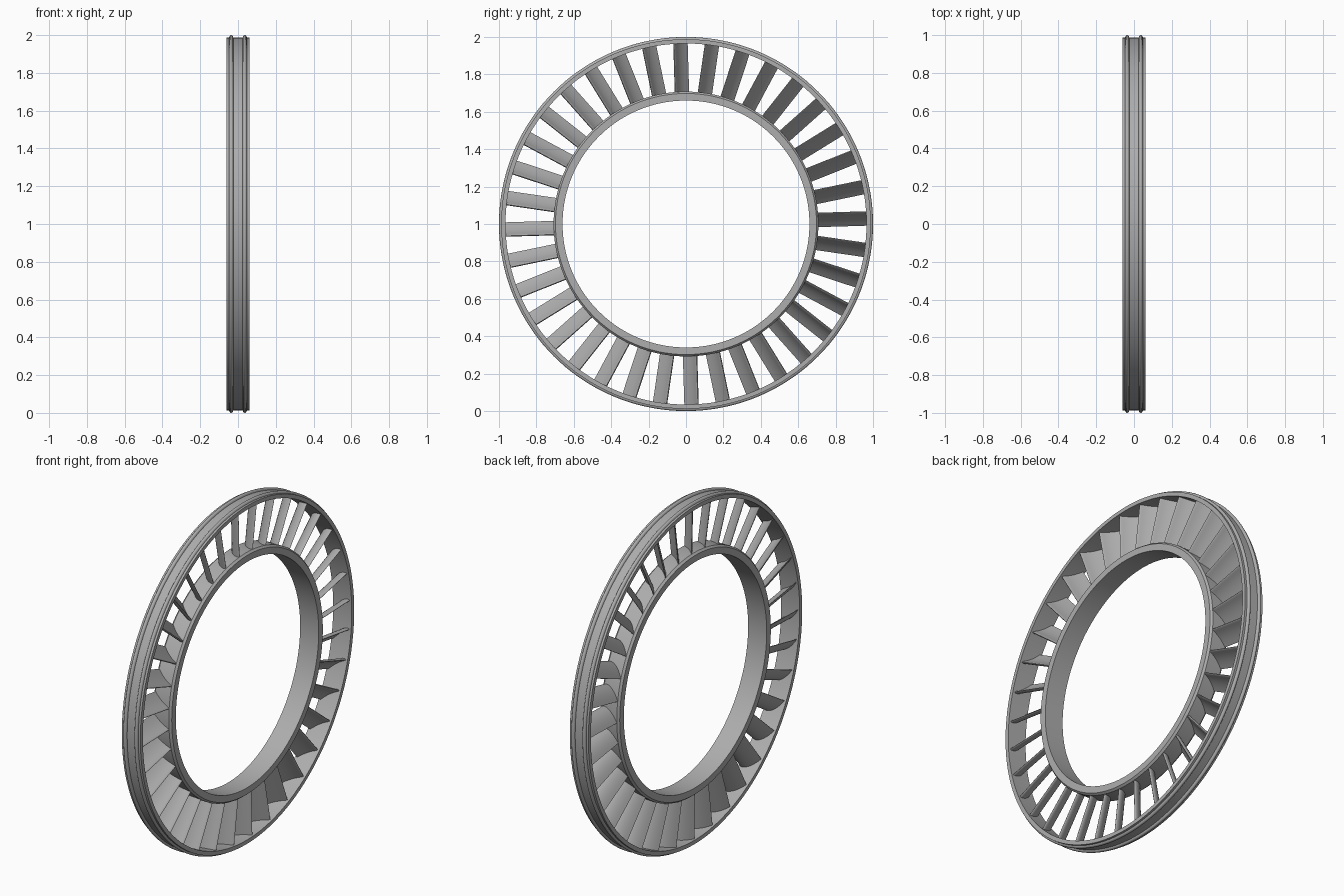
import bpy
import bmesh
import math
from mathutils import Matrix, Vector

cube = bpy.data.objects.get("Cube")
if cube:
    bpy.data.objects.remove(cube, do_unlink=True)

BLADES = 36
SEGMENTS = 144
CENTRE = Vector((0, 0, 1))

metal = bpy.data.materials.new("grey metal")
metal.use_nodes = True
grey = (0.42, 0.42, 0.42, 1)
metal.diffuse_color = grey
metal.node_tree.nodes["Principled BSDF"].inputs["Base Color"].default_value = grey


def finish(bm, name):
    """Turn a bmesh into a smooth shaded mesh with sharp edges kept."""
    bmesh.ops.recalc_face_normals(bm, faces=bm.faces)
    for f in bm.faces:
        f.smooth = True
    for e in bm.edges:
        e.smooth = e.calc_face_angle(0) < math.radians(35)
    mesh = bpy.data.meshes.new(name)
    bm.to_mesh(mesh)
    bm.free()
    mesh.materials.append(metal)
    return mesh


def place(mesh, name, angle=0):
    obj = bpy.data.objects.new(name, mesh)
    obj.location = CENTRE
    obj.rotation_euler.x = angle
    bpy.context.collection.objects.link(obj)
    return obj


def ring(name, profile):
    """Revolve a closed (x, radius) profile around the x axis."""
    bm = bmesh.new()
    loops = []
    for i in range(SEGMENTS):
        turn = Matrix.Rotation(math.tau * i / SEGMENTS, 3, 'X')
        loops.append([bm.verts.new(turn @ Vector((x, 0, r))) for x, r in profile])
    n = len(profile)
    for i in range(SEGMENTS):
        a, b = loops[i], loops[(i + 1) % SEGMENTS]
        for j in range(n):
            k = (j + 1) % n
            bm.faces.new((a[j], a[k], b[k], b[j]))
    return place(finish(bm, name), name)


def bead(x, base, width, height):
    """Half-round ridge in profile, running towards +x."""
    return [(x - width * math.cos(math.pi * i / 6),
             base + height * math.sin(math.pi * i / 6)) for i in range(7)]


# Outer ring with two rounded ridges round its rim
outer = [(-0.06, 0.965), (-0.06, 0.988)]
for x in (-0.036, 0.036):
    outer += bead(x, 0.988, 0.011, 0.012)
outer += [(0.06, 0.988), (0.06, 0.965)]
ring("outer_ring", outer)

# Inner ring with a slightly raised platform under the blades
ring("inner_ring", [(-0.06, 0.66), (-0.06, 0.698), (-0.048, 0.708),
                    (0.048, 0.708), (0.06, 0.698), (0.06, 0.66)])


def airfoil(steps=12):
    """Closed section in (x, tangent): blunt at +x, sharp at -x."""
    p0, p1, p2 = Vector((0.048, 0.035)), Vector((0.0, 0.031)), Vector((-0.048, -0.037))
    upper, lower = [], []
    for i in range(steps + 1):
        s = (i / steps) ** 1.5
        mid = p0 * (1 - s) ** 2 + p1 * 2 * s * (1 - s) + p2 * s * s
        along = ((p1 - p0) * (1 - s) + (p2 - p1) * s).normalized()
        half = 0.021 * math.sqrt(s) * (1 - s) + 0.0012 * s
        side = Vector((along.y, -along.x)) * half
        upper.append(mid + side)
        lower.append(mid - side)
    return upper + lower[:0:-1]


# One curved blade, ends sunk into both rings
bm = bmesh.new()
section = airfoil()
root, tip = [[bm.verts.new((p.x, -p.y, r)) for p in section] for r in (0.69, 0.972)]
count = len(section)
for i in range(count):
    j = (i + 1) % count
    bm.faces.new((root[i], root[j], tip[j], tip[i]))
bm.faces.new(root)
bm.faces.new(tip)
blade = finish(bm, "blade")

for i in range(BLADES):
    place(blade, f"blade_{i + 1}", math.radians(1.7) + math.tau * i / BLADES)
